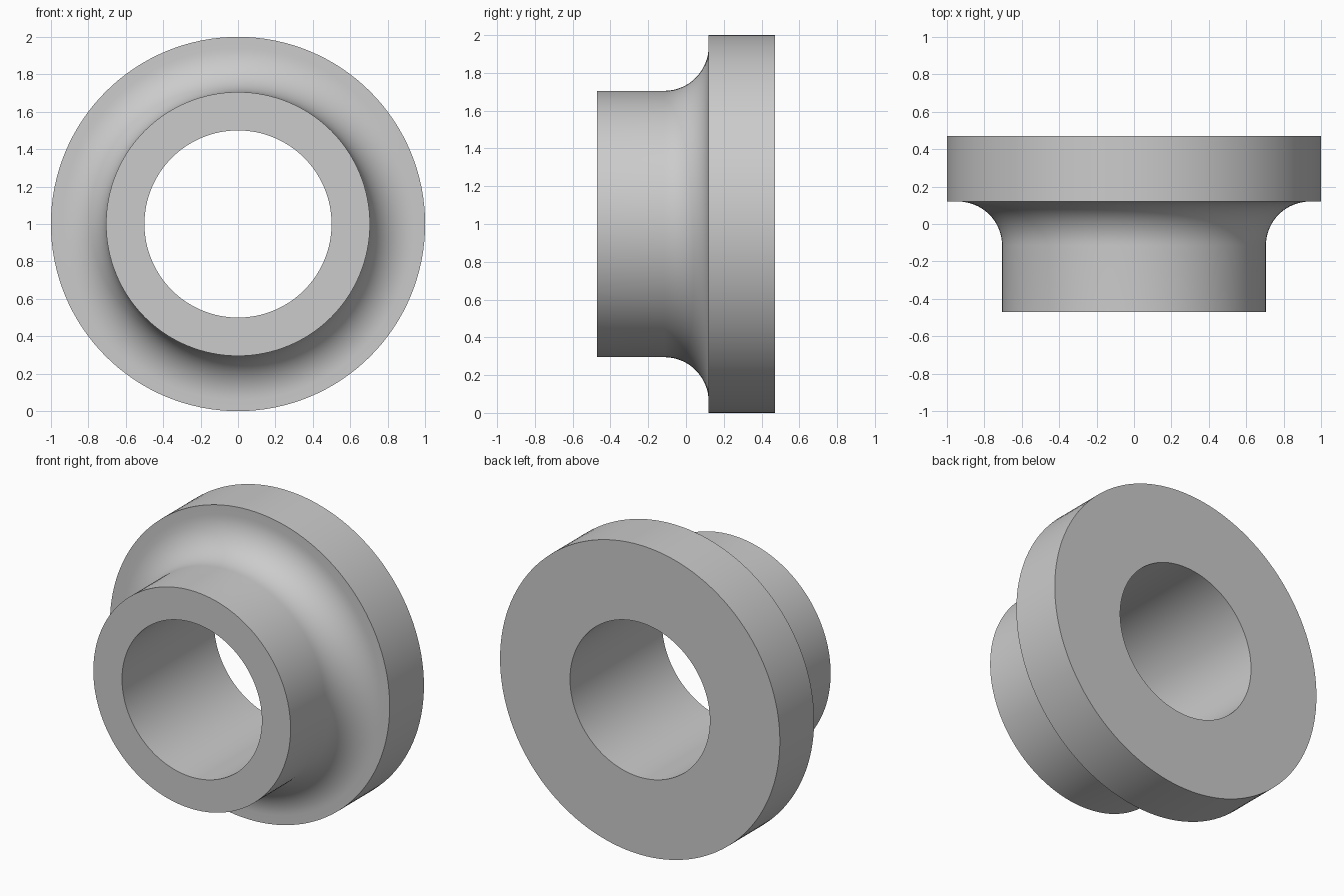
import bpy
import bmesh
import math
from mathutils import Matrix, Vector

cube = bpy.data.objects.get("Cube")
if cube:
    bpy.data.objects.remove(cube, do_unlink=True)

# Main dimensions
BORE, SLEEVE, FLANGE = 0.5, 0.705, 1.0
FRONT, STEP, BACK = -0.47, 0.12, 0.47
FILLET = 0.235
SEGMENTS, FILLET_STEPS = 128, 16

# Plain grey metal
metal = bpy.data.materials.new("grey_metal")
metal.use_nodes = True
colour = (0.6, 0.6, 0.6, 1)
metal.diffuse_color = colour
metal.node_tree.nodes["Principled BSDF"].inputs["Base Color"].default_value = colour

# Half section as (radius, y): bore, sleeve, concave fillet, flange
profile = [(BORE, BACK), (BORE, FRONT), (SLEEVE, FRONT)]
for i in range(FILLET_STEPS + 1):
    a = math.pi / 2 * i / FILLET_STEPS
    profile.append((SLEEVE + FILLET * (1 - math.cos(a)),
                    STEP - FILLET * (1 - math.sin(a))))
profile += [(FLANGE, STEP), (FLANGE, BACK)]

# Turn the closed section around the y axis
bm = bmesh.new()
verts = [bm.verts.new((r, y, 0)) for r, y in profile]
edges = [bm.edges.new((v, verts[(i + 1) % len(verts)])) for i, v in enumerate(verts)]
bmesh.ops.spin(bm, geom=verts + edges, cent=Vector(), axis=(0, 1, 0),
               angle=math.tau, steps=SEGMENTS, use_merge=True)
bmesh.ops.remove_doubles(bm, verts=bm.verts, dist=0.0001)
bmesh.ops.recalc_face_normals(bm, faces=bm.faces)
bmesh.ops.transform(bm, matrix=Matrix.Translation((0, 0, FLANGE)), verts=bm.verts)

mesh = bpy.data.meshes.new("flanged_bushing")
bm.to_mesh(mesh)
bm.free()
mesh.materials.append(metal)
bushing = bpy.data.objects.new("flanged_bushing", mesh)
bpy.context.collection.objects.link(bushing)

# Smooth round walls, crisp rims
bpy.ops.object.select_all(action='DESELECT')
bushing.select_set(True)
bpy.context.view_layer.objects.active = bushing
bpy.ops.object.shade_smooth_by_angle(angle=math.radians(30))
